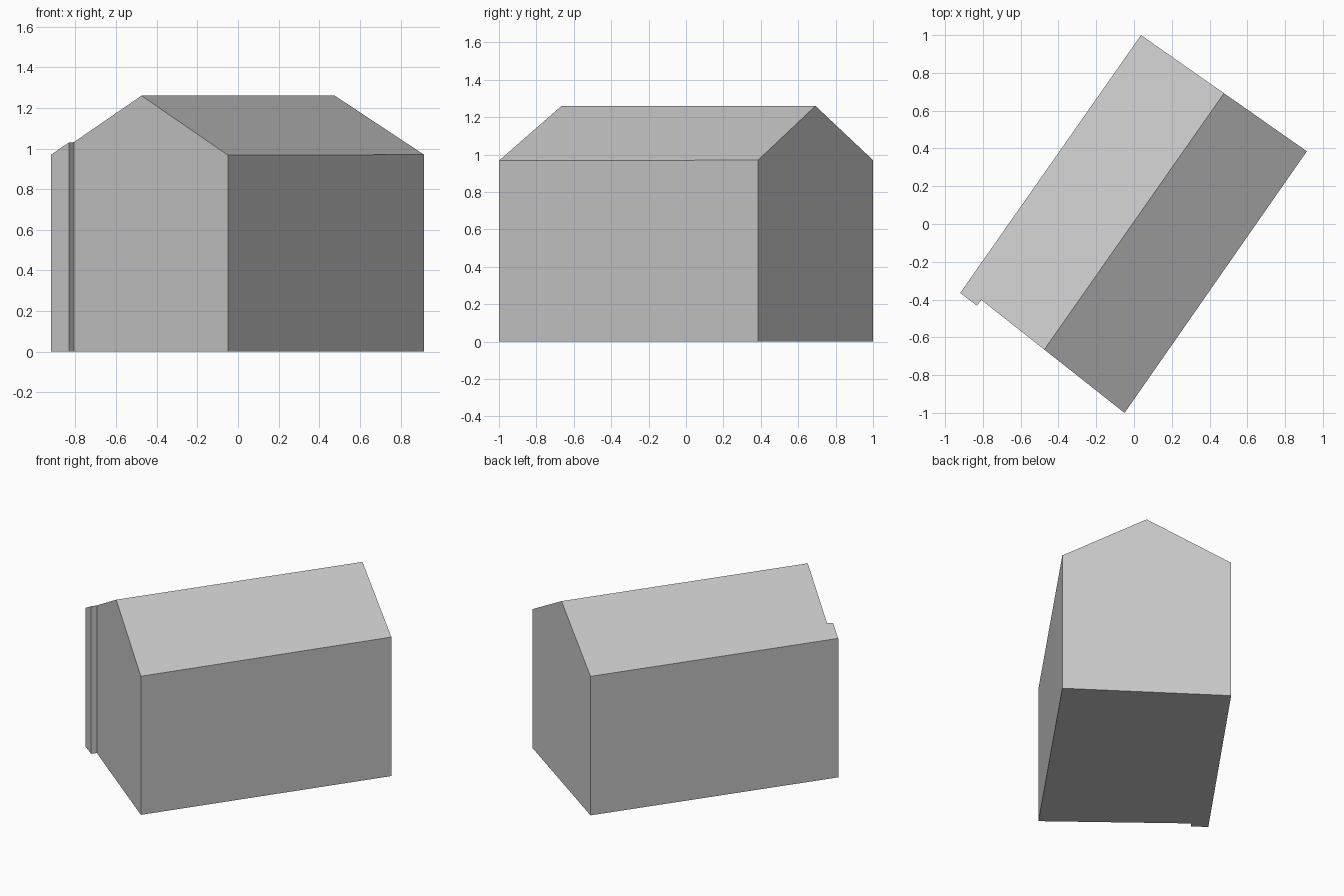
import bpy
import bmesh
from mathutils import Vector

cube = bpy.data.objects.get("Cube")
if cube:
    bpy.data.objects.remove(cube, do_unlink=True)

RIDGE_Z, EAVE_Z = 1.26, 0.97
TALL = 1.7

# Footprint, turned on the plot, with a small step at the front-right corner
footprint = [(-0.05, -1.0), (0.915, 0.385), (0.037, 1.0),
             (-0.92, -0.365), (-0.832, -0.432), (-0.808, -0.402)]
ridge_start = Vector((-0.475, -0.665, RIDGE_Z))
ridge_end = Vector((0.475, 0.69, RIDGE_Z))

# Walls: extrude the footprint higher than the ridge
bm = bmesh.new()
floor = bm.faces.new([bm.verts.new((x, y, 0)) for x, y in footprint])
walls = bmesh.ops.extrude_face_region(bm, geom=[floor], use_keep_orig=True)
for v in walls["geom"]:
    if isinstance(v, bmesh.types.BMVert):
        v.co.z = TALL
bmesh.ops.recalc_face_normals(bm, faces=bm.faces)

# Roof: slice off each pitch through the ridge and one eave, then cap it
for corner in (1, 3):
    eave = Vector((*footprint[corner], EAVE_Z))
    normal = (ridge_end - ridge_start).cross(eave - ridge_start).normalized()
    if normal.z < 0:
        normal.negate()
    cut = bmesh.ops.bisect_plane(
        bm, geom=bm.verts[:] + bm.edges[:] + bm.faces[:],
        plane_co=ridge_start, plane_no=normal, clear_outer=True)
    rim = [e for e in cut["geom_cut"]
           if isinstance(e, bmesh.types.BMEdge) and e.is_boundary]
    bmesh.ops.holes_fill(bm, edges=rim, sides=0)
bmesh.ops.recalc_face_normals(bm, faces=bm.faces)

mesh = bpy.data.meshes.new("gabled_building")
bm.to_mesh(mesh)
bm.free()
building = bpy.data.objects.new("gabled_building", mesh)
bpy.context.collection.objects.link(building)

# Plain grey finish on walls and roof
grey = bpy.data.materials.new("light grey")
grey.use_nodes = True
colour = (0.58, 0.58, 0.58, 1)
grey.diffuse_color = colour
grey.node_tree.nodes["Principled BSDF"].inputs["Base Color"].default_value = colour
mesh.materials.append(grey)
